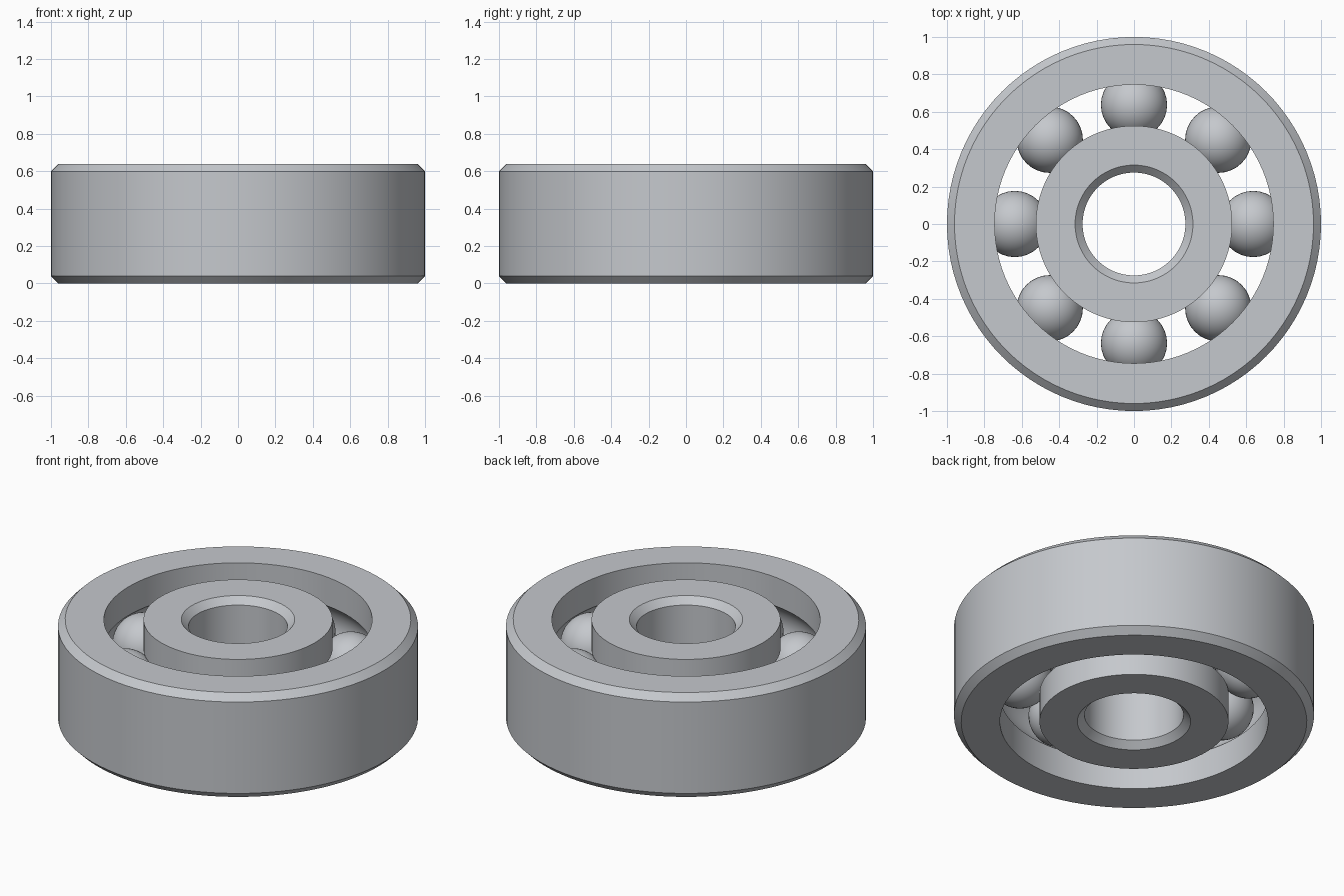
import bpy
import bmesh
from math import sin, cos, pi, acos, tau

cube = bpy.data.objects.get("Cube")
if cube:
    bpy.data.objects.remove(cube)

HEIGHT = 0.64
MID = HEIGHT / 2
CHAMFER = 0.04
PITCH = 0.637          # radius of the circle through the ball centres
BALL = 0.177
GROOVE = 0.18
BALLS = 8
SEGMENTS = 96

steel = bpy.data.materials.new("brushed_steel")
steel.use_nodes = True
colour = (0.56, 0.58, 0.61, 1)
steel.diffuse_color = colour
steel.node_tree.nodes["Principled BSDF"].inputs["Base Color"].default_value = colour


def finish(name, bm, angle):
    """Turn a bmesh into a steel object, smooth below the given edge angle."""
    bmesh.ops.recalc_face_normals(bm, faces=bm.faces)
    mesh = bpy.data.meshes.new(name)
    bm.to_mesh(mesh)
    bm.free()
    mesh.materials.append(steel)
    obj = bpy.data.objects.new(name, mesh)
    bpy.context.collection.objects.link(obj)
    bpy.ops.object.select_all(action="DESELECT")
    obj.select_set(True)
    bpy.context.view_layer.objects.active = obj
    bpy.ops.object.shade_smooth_by_angle(angle=angle)
    return obj


def race(name, plain_radius, track_radius):
    """Lathe a ring: chamfered on its plain side, ball groove on the other."""
    side = 1 if track_radius > PITCH else -1
    inset = plain_radius - side * CHAMFER
    profile = [(track_radius, 0), (inset, 0), (plain_radius, CHAMFER),
               (plain_radius, HEIGHT - CHAMFER), (inset, HEIGHT), (track_radius, HEIGHT)]
    half = acos(abs(track_radius - PITCH) / GROOVE)
    steps = 12
    for i in range(steps + 1):
        a = half - 2 * half * i / steps
        profile.append((PITCH + side * GROOVE * cos(a), MID + GROOVE * sin(a)))

    bm = bmesh.new()
    loops = []
    for s in range(SEGMENTS):
        t = tau * s / SEGMENTS
        loops.append([bm.verts.new((r * cos(t), r * sin(t), z)) for r, z in profile])
    n = len(profile)
    for s in range(SEGMENTS):
        a, b = loops[s], loops[(s + 1) % SEGMENTS]
        for i in range(n):
            j = (i + 1) % n
            bm.faces.new((a[i], b[i], b[j], a[j]))
    return finish(name, bm, pi / 6)


# Outer and inner rings
race("outer_ring", 1.0, 0.745)
race("inner_ring", 0.275, 0.525)

# Balls between the rings
for k in range(BALLS):
    bm = bmesh.new()
    bmesh.ops.create_uvsphere(bm, u_segments=32, v_segments=24, radius=BALL)
    ball = finish(f"ball_{k + 1}", bm, pi / 6)
    t = tau * k / BALLS
    ball.location = (PITCH * cos(t), PITCH * sin(t), MID)
